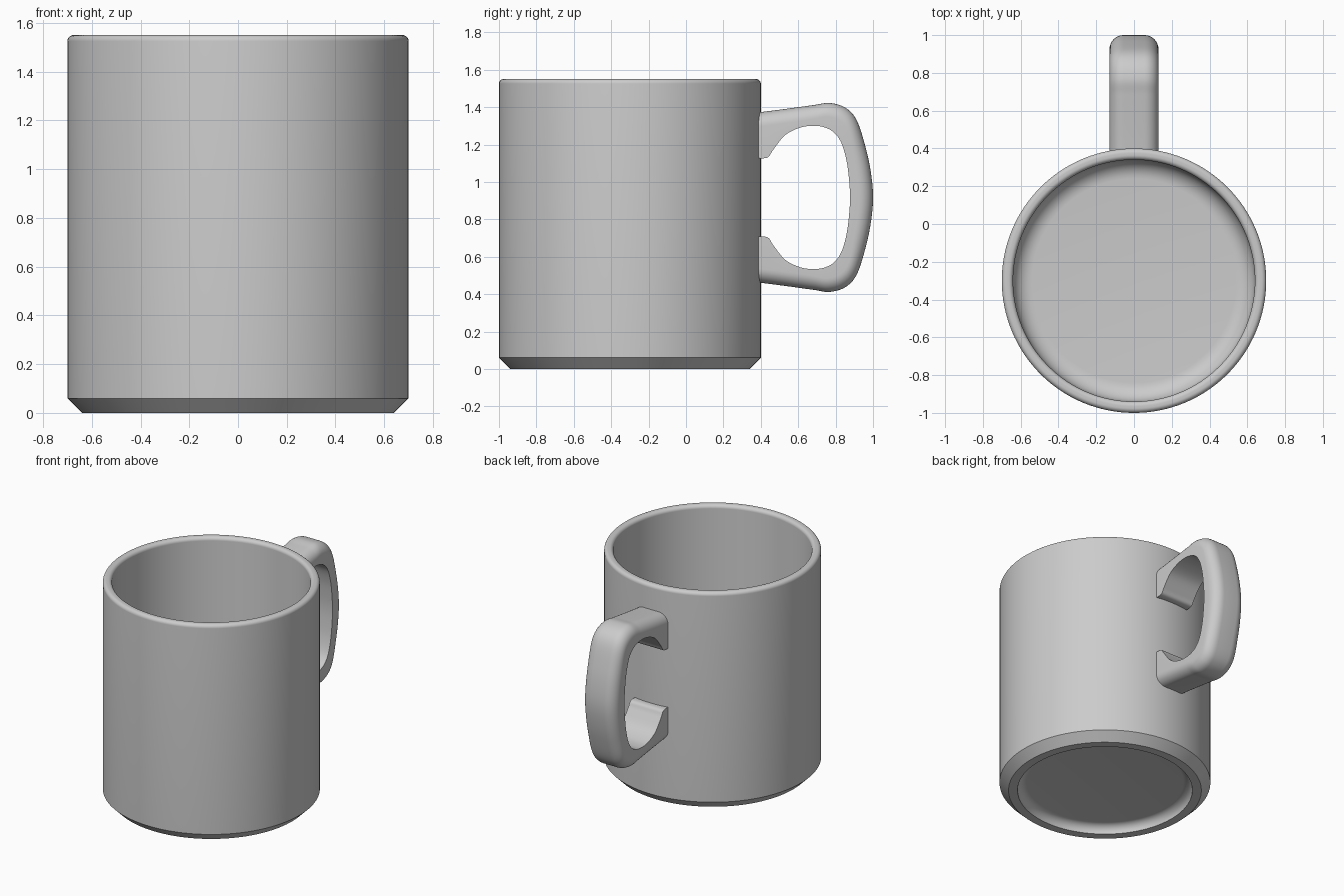
import bpy, bmesh, math
from mathutils import Vector

cube = bpy.data.objects.get("Cube")
if cube:
    bpy.data.objects.remove(cube, do_unlink=True)

# Single glaze colour
glaze = bpy.data.materials.new("plain grey glaze")
glaze.use_nodes = True
grey = (0.6, 0.6, 0.6, 1)
glaze.diffuse_color = grey
glaze.node_tree.nodes["Principled BSDF"].inputs["Base Color"].default_value = grey

CENTRE_Y = -0.30
SEGMENTS = 128


def finish(name, bm, angle):
    bmesh.ops.remove_doubles(bm, verts=bm.verts, dist=1e-5)
    bmesh.ops.recalc_face_normals(bm, faces=bm.faces)
    mesh = bpy.data.meshes.new(name)
    bm.to_mesh(mesh)
    bm.free()
    mesh.materials.append(glaze)
    obj = bpy.data.objects.new(name, mesh)
    bpy.context.collection.objects.link(obj)
    bpy.ops.object.select_all(action='DESELECT')
    obj.select_set(True)
    bpy.context.view_layer.objects.active = obj
    bpy.ops.object.shade_smooth_by_angle(angle=math.radians(angle))
    return obj


def arc(cr, cz, radius, start, end, steps=8):
    """Points on a circular fillet, angles in degrees."""
    angles = [math.radians(start + (end - start) * i / steps) for i in range(steps + 1)]
    return [(cr + radius * math.cos(a), cz + radius * math.sin(a)) for a in angles]


def smooth_path(points, steps=6):
    """Catmull-Rom curve through the points."""
    pts = [Vector(p) for p in points]
    pts = [2 * pts[0] - pts[1]] + pts + [2 * pts[-1] - pts[-2]]
    path = []
    for a, b, c, d in zip(pts, pts[1:], pts[2:], pts[3:]):
        for i in range(steps):
            t = i / steps
            path.append(0.5 * (2 * b + (c - a) * t + (2 * a - 5 * b + 4 * c - d) * t ** 2
                               + (3 * b - a - 3 * c + d) * t ** 3))
    return path + [pts[-2]]


# Cup: one closed lathe profile with recessed foot, chamfer, rounded rim and floor fillet
profile = [(0, 0.06)] + arc(0.52, 0, 0.06, 90, 0)
profile += [(0.64, 0), (0.70, 0.06)]
profile += arc(0.675, 1.525, 0.025, 0, 90) + arc(0.665, 1.525, 0.025, 90, 180)
profile += arc(0.54, 0.22, 0.10, 0, -90) + [(0, 0.12)]

bm = bmesh.new()
verts = [bm.verts.new((r, CENTRE_Y, z)) for r, z in profile]
edges = [bm.edges.new(pair) for pair in zip(verts, verts[1:])]
bmesh.ops.spin(bm, geom=verts + edges, cent=(0, CENTRE_Y, 0), axis=(0, 0, 1),
               angle=2 * math.pi, steps=SEGMENTS)
finish("cup_body", bm, 30)

# Handle: matching outer and inner side curves, upper half mirrored downwards
MID_Z, HALF_WIDTH, FILLET = 0.917, 0.13, 0.075
outer = [(0.365, 1.369), (0.43, 1.377), (0.47, 1.382), (0.53, 1.39), (0.61, 1.401),
         (0.69, 1.412), (0.77, 1.422), (0.855, 1.395), (0.915, 1.325), (0.963, 1.174),
         (0.99, 1.04), (1.0, MID_Z)]
inner = [(0.365, 1.127), (0.435, 1.13), (0.465, 1.17), (0.53, 1.25), (0.61, 1.29),
         (0.68, 1.30), (0.74, 1.292), (0.79, 1.265), (0.83, 1.21), (0.858, 1.115),
         (0.872, 1.01), (0.877, MID_Z)]


def mirrored(points):
    return points + [(y, 2 * MID_Z - z) for y, z in reversed(points[:-1])]


bm = bmesh.new()
rings = []
for o, i in zip(smooth_path(mirrored(outer)), smooth_path(mirrored(inner))):
    inward = (i - o).normalized()
    rounded = arc(HALF_WIDTH - FILLET, FILLET, FILLET, 0, -90)
    rounded += [(-x, depth) for x, depth in reversed(rounded)]
    section = [(x, o + inward * depth) for x, depth in rounded]
    section += [(-HALF_WIDTH, i), (HALF_WIDTH, i)]
    rings.append([bm.verts.new((x, p.x, p.y)) for x, p in section])

count = len(rings[0])
for a, b in zip(rings, rings[1:]):
    for k in range(count):
        n = (k + 1) % count
        bm.faces.new((a[k], a[n], b[n], b[k]))
bm.faces.new(rings[0])
bm.faces.new(rings[-1])
finish("handle", bm, 40)
